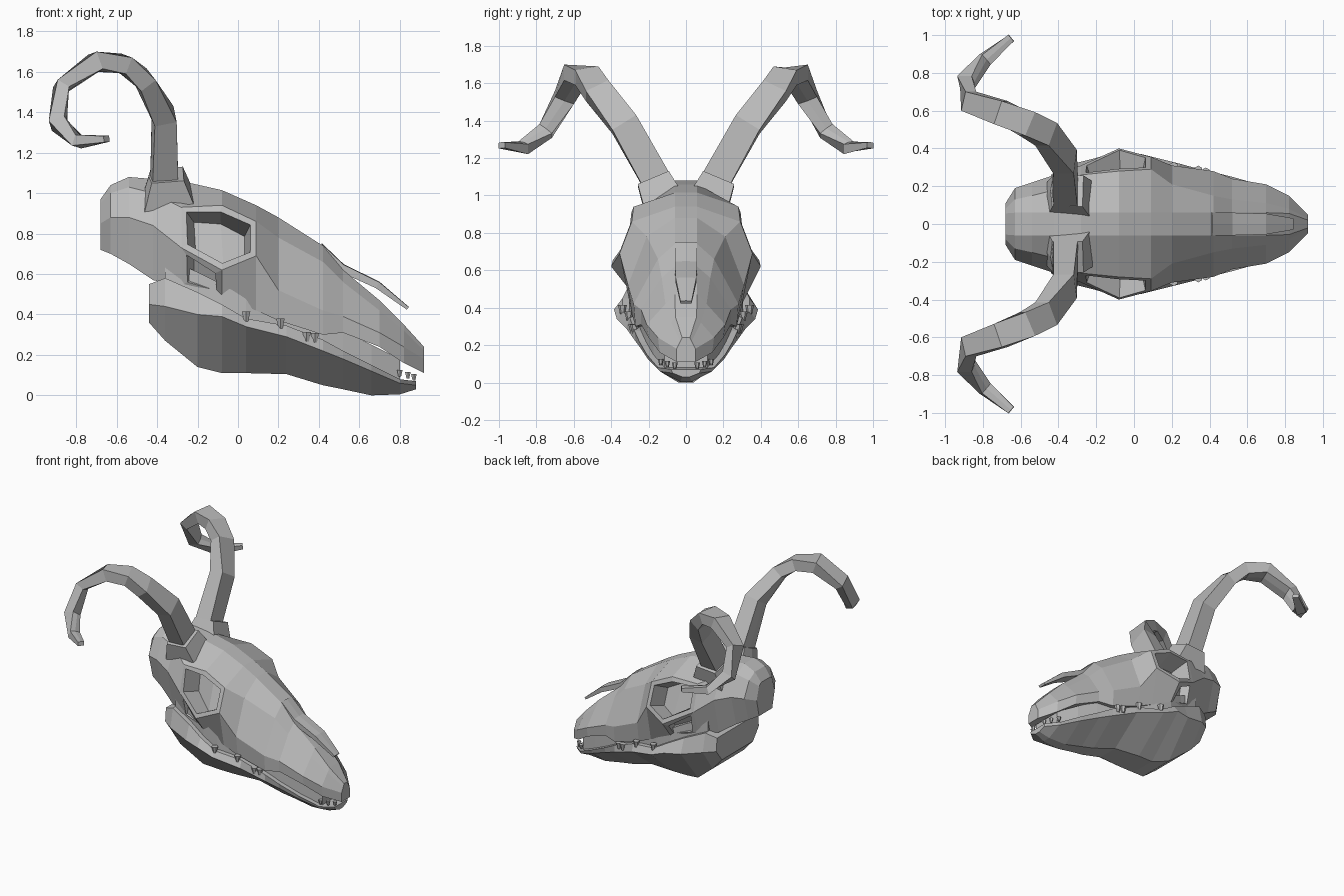
import bpy, bmesh
from mathutils import Vector

default_cube = bpy.data.objects.get("Cube")
if default_cube:
    bpy.data.objects.remove(default_cube, do_unlink=True)

GREY = (0.5, 0.5, 0.5, 1)
bone = bpy.data.materials.new("bone_grey")
bone.use_nodes = True
bone.diffuse_color = GREY
bone.node_tree.nodes["Principled BSDF"].inputs["Base Color"].default_value = GREY


def loft(bm, rings):
    """Bridge closed rings, cap both ends and return the side faces per span."""
    verts = [[bm.verts.new(point) for point in ring] for ring in rings]
    count = len(verts[0])
    spans = []
    for first, second in zip(verts, verts[1:]):
        spans.append([bm.faces.new((first[k], first[(k + 1) % count],
                                    second[(k + 1) % count], second[k]))
                      for k in range(count)])
    bm.faces.new(verts[0])
    bm.faces.new(verts[-1])
    bmesh.ops.recalc_face_normals(bm, faces=bm.faces[:])
    return spans


def finish(bm, name):
    mesh = bpy.data.meshes.new(name)
    bm.to_mesh(mesh)
    bm.free()
    mesh.materials.append(bone)
    part = bpy.data.objects.new(name, mesh)
    bpy.context.collection.objects.link(part)
    return part


def symmetric_ring(x, half):
    """Close a half outline of (y, z) points by reflecting it."""
    return [(x, y, z) for y, z in half] + [(x, -y, z) for y, z in reversed(half)]


def tube(name, path, side):
    """Tapered bar: each entry is a centre, its in-plane and its sideways half size."""
    centres = [Vector((x, y * side, z)) for x, y, z, _, _ in path]
    rings = []
    for k, (centre, entry) in enumerate(zip(centres, path)):
        before, after = centres[max(k - 1, 0)], centres[min(k + 1, len(path) - 1)]
        tangent = (after - before).normalized()
        inward = tangent.cross(Vector((0, 1, 0))).normalized()
        across = tangent.cross(inward)
        a, b = inward * entry[3], across * entry[4]
        rings.append([centre + a + b, centre + a * 1.15, centre + a - b,
                      centre - a - b, centre - a + b])
    bm = bmesh.new()
    loft(bm, rings)
    return finish(bm, name)


# Skull: x, top z, shoulder (y, z), widest (y, z), lower edge (y, z)
SKULL = [
    (-.68, .97, .08, .95, .11, .85, .08, .72),
    (-.63, 1.04, .13, 1, .19, .88, .14, .7),
    (-.54, 1.08, .15, 1.03, .22, .88, .16, .65),
    (-.42, 1.07, .18, 1, .26, .84, .2, .57),
    (-.28, 1.06, .26, .93, .31, .73, .25, .54),
    (-.08, 1.015, .28, .94, .4, .62, .29, .48),
    (.09, .94, .29, .86, .355, .69, .3, .42),
    (.2, .88, .21, .78, .31, .52, .29, .37),
    (.42, .74, .15, .66, .28, .42, .27, .3),
    (.52, .62, .13, .56, .24, .39, .24, .31),
    (.7, .47, .11, .42, .21, .31, .2, .24),
    (.82, .35, .08, .32, .15, .24, .14, .16),
    (.92, .24, .03, .22, .05, .18, .05, .11),
]
bm = bmesh.new()
spans = loft(bm, [symmetric_ring(x, [(min(.06, ys * .7), top), (ys, zs), (yw, zw), (yb, zb)])
                  for x, top, ys, zs, yw, zw, yb, zb in SKULL])
# Eye sockets and the cheek pits behind them
for slot in (1, 5):
    socket = [spans[4][slot], spans[5][slot]]
    bmesh.ops.inset_region(bm, faces=socket, thickness=.035)
    bmesh.ops.inset_region(bm, faces=socket, thickness=.015, depth=-.14)
for slot in (2, 4):
    bmesh.ops.inset_region(bm, faces=[spans[4][slot]], thickness=.045)
    bmesh.ops.inset_region(bm, faces=[spans[4][slot]], thickness=.005, depth=-.07)
finish(bm, "skull")

# Lower jaw: x, upper edge (y, z), widest (y, z), keel (y, z)
JAW = [
    (-.44, .25, .55, .26, .45, .19, .36),
    (-.36, .28, .58, .31, .44, .19, .27),
    (-.2, .31, .51, .35, .4, .14, .14),
    (-.08, .34, .45, .385, .39, .1, .11),
    (.04, .34, .38, .37, .34, .1, .11),
    (.24, .3, .345, .32, .29, .08, .105),
    (.42, .275, .275, .27, .22, .06, .05),
    (.52, .25, .22, .24, .18, .05, .03),
    (.66, .21, .15, .2, .12, .04, 0),
    (.8, .15, .08, .14, .06, .03, .005),
    (.88, .08, .07, .07, .05, .02, .03),
]
bm = bmesh.new()
loft(bm, [symmetric_ring(x, [(yt, zt), (ym, zm), (yk, zk)])
          for x, yt, zt, ym, zm, yk, zk in JAW])
finish(bm, "lower_jaw")

# Recessed filling between the skull and the jaw
bm = bmesh.new()
loft(bm, [symmetric_ring(x, [(yt - .035, zt + .1), (yt - .035, zt - .03)])
          for x, yt, zt, *_ in JAW[1:-1]])
finish(bm, "inner_mouth")

# Small teeth along the bite line and at the tip of the snout
TEETH = [(.04, .34, .39, .03), (.21, .305, .355, .03), (.34, .285, .29, .03),
         (.38, .275, .285, .03), (.8, .135, .11, .02), (.84, .1, .1, .02), (.87, .06, .09, .02)]
bm = bmesh.new()
for x, y, z, size in TEETH:
    for side in (1, -1):
        made = bmesh.ops.create_cone(bm, cap_ends=True, segments=6, radius1=size * .4,
                                     radius2=size * .8, depth=size * 1.6)
        bmesh.ops.translate(bm, verts=made["verts"], vec=(x, y * side, z))
finish(bm, "teeth")

# Nasal spike standing clear of the snout
tube("nasal_spike", [(.4, 0, .735, .02, .06), (.51, 0, .63, .02, .06),
                     (.69, 0, .545, .017, .055), (.84, 0, .43, .008, .03)], 1)

# Horns: centre x, y, z, in-plane half size, sideways half size
HORN = [
    (-.36, .13, 1.03, .065, .08),
    (-.365, .33, 1.38, .055, .075),
    (-.465, .475, 1.56, .045, .07),
    (-.565, .53, 1.64, .043, .068),
    (-.705, .59, 1.65, .045, .065),
    (-.875, .65, 1.525, .033, .055),
    (-.89, .75, 1.345, .04, .042),
    (-.79, .87, 1.255, .028, .035),
    (-.65, .985, 1.268, .015, .022),
]
COLLAR = [(-.34, .12, .96, .125, .11), (-.35, .175, 1.09, .08, .09)]
for label, side in (("front", -1), ("back", 1)):
    tube(label + "_horn", HORN, side)
    tube(label + "_horn_collar", COLLAR, side)
